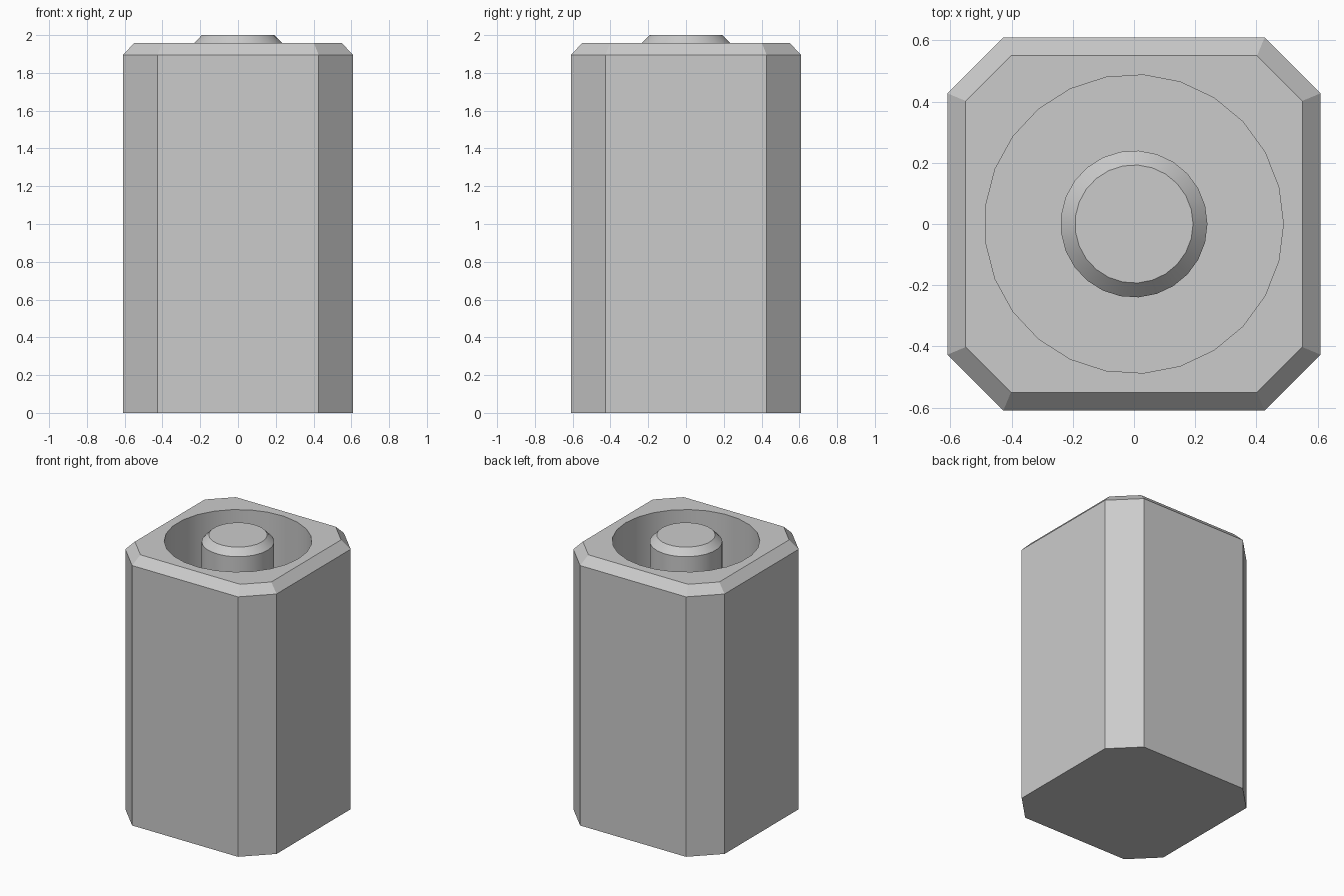
import bpy, bmesh
from math import cos, sin, tau, radians

if "Cube" in bpy.data.objects:
    bpy.data.objects.remove(bpy.data.objects["Cube"])

SIDES = 25       # sides of the round bore and pin
FLOOR = 0.6      # bottom of the bore


def octagon(bm, half, corner, z):
    pts = [(half, -corner), (half, corner), (corner, half), (-corner, half),
           (-half, corner), (-half, -corner), (-corner, -half), (corner, -half)]
    return [bm.verts.new((x, y, z)) for x, y in pts]


def circle(bm, r, z):
    return [bm.verts.new((r * cos(tau * i / SIDES), r * sin(tau * i / SIDES), z))
            for i in range(SIDES)]


def skin(bm, lower, upper):
    n = len(lower)
    for i in range(n):
        j = (i + 1) % n
        bm.faces.new((lower[i], lower[j], upper[j], upper[i]))


def ring_edges(bm, ring):
    return [bm.edges.get((ring[i - 1], ring[i])) for i in range(len(ring))]


def finish(bm, name):
    bmesh.ops.recalc_face_normals(bm, faces=bm.faces[:])
    mesh = bpy.data.meshes.new(name)
    bm.to_mesh(mesh)
    bm.free()
    obj = bpy.data.objects.new(name, mesh)
    bpy.context.collection.objects.link(obj)
    bpy.ops.object.select_all(action='DESELECT')
    obj.select_set(True)
    bpy.context.view_layer.objects.active = obj
    bpy.ops.object.shade_smooth_by_angle(angle=radians(30))


# Housing: chamfered octagonal block with a round blind bore
bm = bmesh.new()
base = octagon(bm, 0.61, 0.427, 0)
shoulder = octagon(bm, 0.61, 0.427, 1.895)
top = octagon(bm, 0.55, 0.402, 1.957)
rim = circle(bm, 0.488, 1.957)
floor = circle(bm, 0.488, FLOOR)
bm.faces.new(base)
skin(bm, base, shoulder)
skin(bm, shoulder, top)
skin(bm, floor, rim)
bm.faces.new(floor)
bmesh.ops.triangle_fill(bm, use_beauty=True, normal=(0, 0, 1),
                        edges=ring_edges(bm, top) + ring_edges(bm, rim))
flat = [f for f in bm.faces if all(abs(v.co.z - 1.957) < 1e-4 for v in f.verts)]
bmesh.ops.join_triangles(bm, faces=flat, angle_face_threshold=3.1,
                         angle_shape_threshold=3.1)
finish(bm, "housing")

# Pin: central post with a chamfered tip
bm = bmesh.new()
foot = circle(bm, 0.24, FLOOR)
neck = circle(bm, 0.24, 1.952)
tip = circle(bm, 0.193, 2.0)
skin(bm, foot, neck)
skin(bm, neck, tip)
bm.faces.new(tip)
finish(bm, "center_pin")
